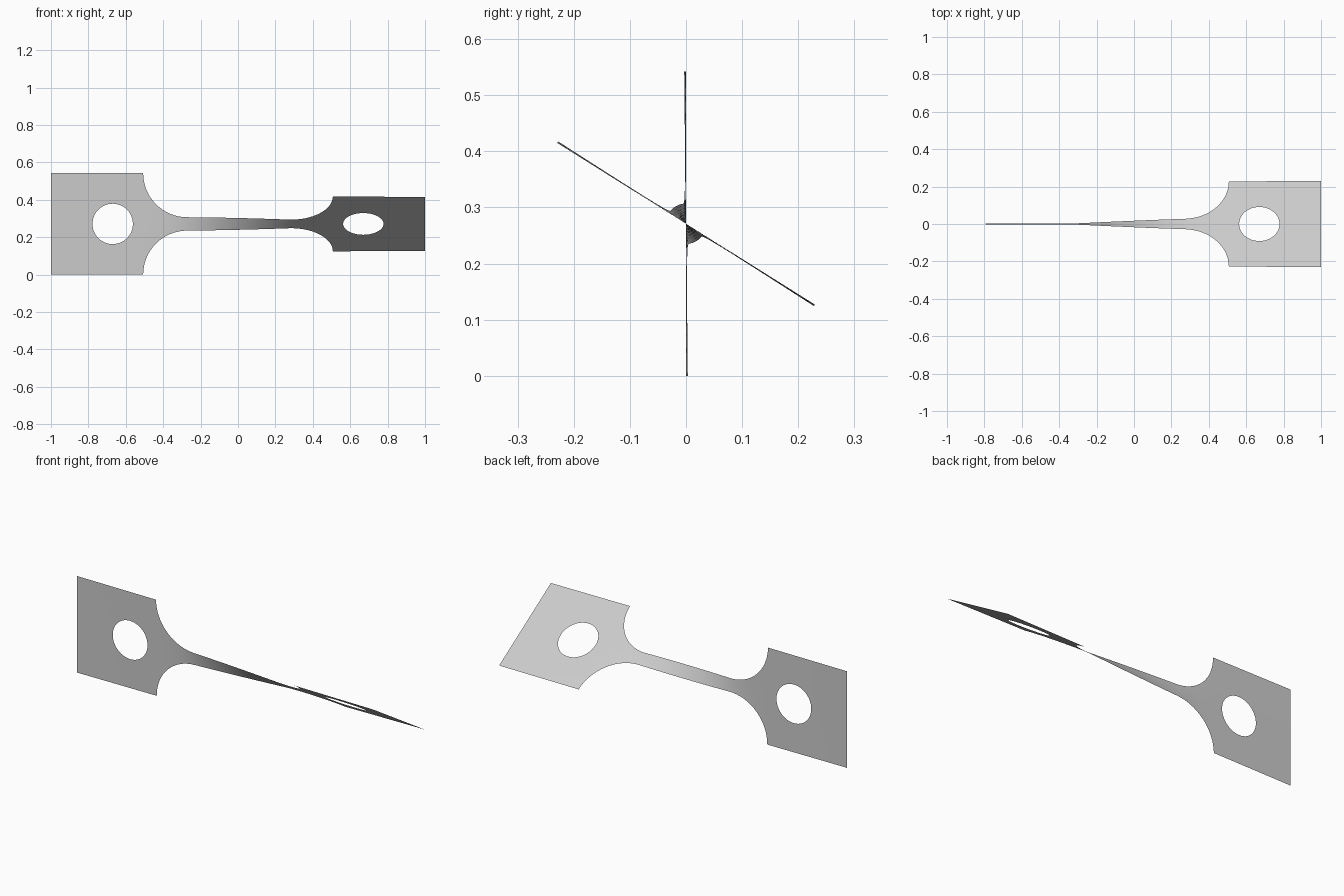
import bpy, bmesh, math
from mathutils import Matrix, Vector

cube = bpy.data.objects.get("Cube")
if cube:
    bpy.data.objects.remove(cube)

HALF_W, NECK_W = 0.271, 0.036      # half widths of the grips and the neck
FILLET_R = HALF_W - NECK_W
NECK_X = 0.272                     # half length of the straight neck
PLATE_X = NECK_X + FILLET_R        # inner edge of each grip
HOLE_X, HOLE_R = 0.67, 0.108
TWIST = math.radians(57.9)
N = 12                             # divisions across the strip
RINGS = 5


def half_width(x):
    d = abs(x) - NECK_X
    if d <= 0:
        return NECK_W
    if d >= FILLET_R:
        return HALF_W
    return HALF_W - math.sqrt(FILLET_R ** 2 - d * d)


# Twist concentrates where the strip is narrow
STEPS = 2000
total = [0.0]
for i in range(STEPS):
    x = -1 + 2 * (i + 0.5) / STEPS
    total.append(total[-1] + half_width(x) ** -2)


def twist_at(x):
    i = round((x + 1) / 2 * STEPS)
    return TWIST * total[max(0, min(STEPS, i))] / total[-1]


def quad_grid(bm, rows):
    verts = [[bm.verts.new(p) for p in row] for row in rows]
    for a, b in zip(verts, verts[1:]):
        for k in range(len(a) - 1):
            bm.faces.new((a[k], b[k], b[k + 1], a[k + 1]))


def grip_plate(bm, side):
    # Rings that blend from the round hole to the rectangular outline
    mid, half = (1 + PLATE_X) / 2, (1 - PLATE_X) / 2
    corners = [(1, -1), (1, 1), (-1, 1), (-1, -1), (1, -1)]
    hole, rim = [], []
    for s in range(4):
        for k in range(N + (s == 3)):
            t = k / N
            u = corners[s][0] * (1 - t) + corners[s + 1][0] * t
            v = corners[s][1] * (1 - t) + corners[s + 1][1] * t
            a = math.pi / 2 * (s + t - 0.5)
            rim.append(Vector((side * (mid + half * u), 0, HALF_W * v)))
            hole.append(Vector((side * (HOLE_X + HOLE_R * math.cos(a)), 0,
                                HOLE_R * math.sin(a))))
    quad_grid(bm, [[h.lerp(r, j / RINGS) for h, r in zip(hole, rim)]
                   for j in range(RINGS + 1)])


bm = bmesh.new()

# Filleted neck
fillet = [NECK_X + FILLET_R * math.sin(math.pi / 2 * k / 16) for k in range(1, 17)]
straight = [NECK_X * (k / 12 - 1) for k in range(25)]
stations = [-x for x in reversed(fillet)] + straight + fillet
quad_grid(bm, [[(x, 0, half_width(x) * (2 * k / N - 1)) for k in range(N + 1)]
               for x in stations])

# Grip plates with holes
for side in (-1, 1):
    grip_plate(bm, side)

bmesh.ops.remove_doubles(bm, verts=bm.verts, dist=0.0005)
bmesh.ops.recalc_face_normals(bm, faces=bm.faces)

# Twist about the long axis, then lift to stand on the ground
for v in bm.verts:
    v.co = Matrix.Rotation(twist_at(v.co.x), 3, 'X') @ v.co
    v.co.z += HALF_W
bm.normal_update()
if sum(f.normal.y * f.calc_area() for f in bm.faces) > 0:
    bmesh.ops.reverse_faces(bm, faces=bm.faces)

mesh = bpy.data.meshes.new("twisted_strip")
bm.to_mesh(mesh)
bm.free()
strip = bpy.data.objects.new("twisted_strip", mesh)
bpy.context.collection.objects.link(strip)

grey = bpy.data.materials.new("light_grey")
grey.use_nodes = True
colour = (0.6, 0.6, 0.6, 1)
grey.diffuse_color = colour
grey.node_tree.nodes["Principled BSDF"].inputs["Base Color"].default_value = colour
mesh.materials.append(grey)

bpy.ops.object.select_all(action='DESELECT')
strip.select_set(True)
bpy.context.view_layer.objects.active = strip
bpy.ops.object.shade_smooth_by_angle(angle=math.radians(30))
